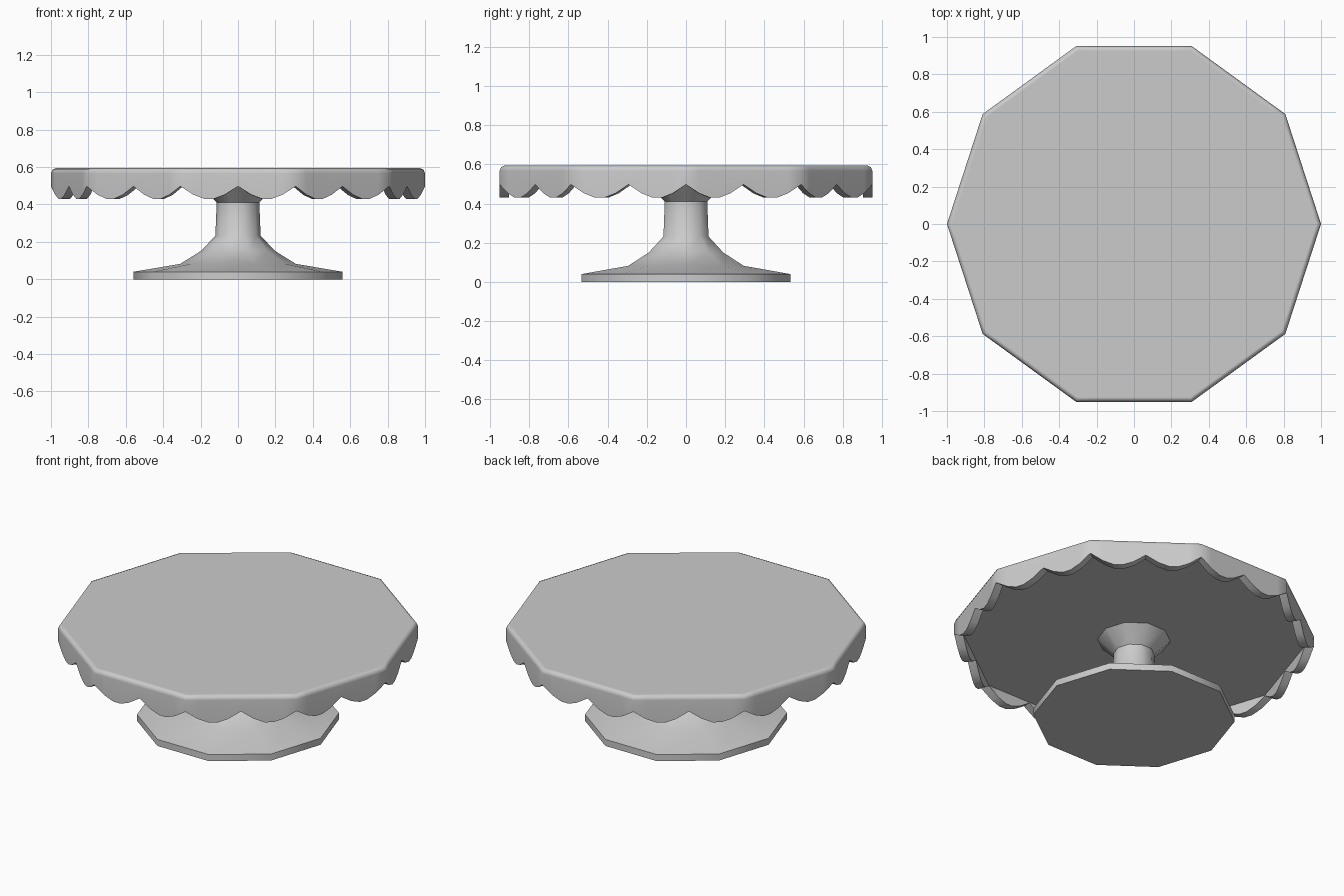
import bpy, bmesh
from math import cos, sin, pi, radians

if "Cube" in bpy.data.objects:
    bpy.data.objects.remove(bpy.data.objects["Cube"])

SIDES = 10
mat = bpy.data.materials.new("plain grey")
mat.use_nodes = True
grey = (0.6, 0.6, 0.6, 1)
mat.diffuse_color = grey
mat.node_tree.nodes["Principled BSDF"].inputs["Base Color"].default_value = grey


def corner(i):
    a = 2 * pi * i / SIDES
    return cos(a), sin(a)


def loft(name, rings, angle):
    """Join rings of (x, y, z) points with quads and cap both ends."""
    bm = bmesh.new()
    loops = [[bm.verts.new(p) for p in ring] for ring in rings]
    n = len(loops[0])
    for lo, hi in zip(loops, loops[1:]):
        for i in range(n):
            j = (i + 1) % n
            bm.faces.new((lo[i], lo[j], hi[j], hi[i]))
    bm.faces.new(loops[0][::-1])
    bm.faces.new(loops[-1])
    bmesh.ops.recalc_face_normals(bm, faces=bm.faces)
    mesh = bpy.data.meshes.new(name)
    bm.to_mesh(mesh)
    bm.free()
    mesh.materials.append(mat)
    ob = bpy.data.objects.new(name, mesh)
    bpy.context.collection.objects.link(ob)
    bpy.ops.object.select_all(action='DESELECT')
    ob.select_set(True)
    bpy.context.view_layer.objects.active = ob
    bpy.ops.object.shade_smooth_by_angle(angle=radians(angle))
    ob.modifiers.new("flat caps", 'WEIGHTED_NORMAL').keep_sharp = True
    return ob


# Foot and stem: ten-sided turned profile (radius, height)
profile = [(0.56, 0), (0.56, 0.04), (0.31, 0.082), (0.2, 0.15),
           (0.121, 0.232), (0.114, 0.41), (0.205, 0.502)]
loft("foot_and_stem", [[(r * corner(i)[0], r * corner(i)[1], z) for i in range(SIDES)]
                       for r, z in profile], 42)

# Plate outline: two scallops on each straight side
scallop = [(0, 0.497), (0.23, 0.452), (0.42, 0.43), (0.58, 0.43), (0.77, 0.452)]
outline = []
for side in range(SIDES):
    (ax, ay), (bx, by) = corner(side), corner(side + 1)
    for half in range(2):
        for t, z in scallop:
            f = (half + t) / 2
            outline.append((ax + (bx - ax) * f, ay + (by - ay) * f, z))


def ring(scale, z=None):
    return [(x * scale, y * scale, h if z is None else z) for x, y, h in outline]


# Plate: recessed underside, scalloped skirt, bevelled rim, flat top
loft("scalloped_plate", [ring(0.95, 0.5), ring(0.95), ring(1), ring(1, 0.567),
                         ring(0.992, 0.586), ring(0.974, 0.594)], 50)
